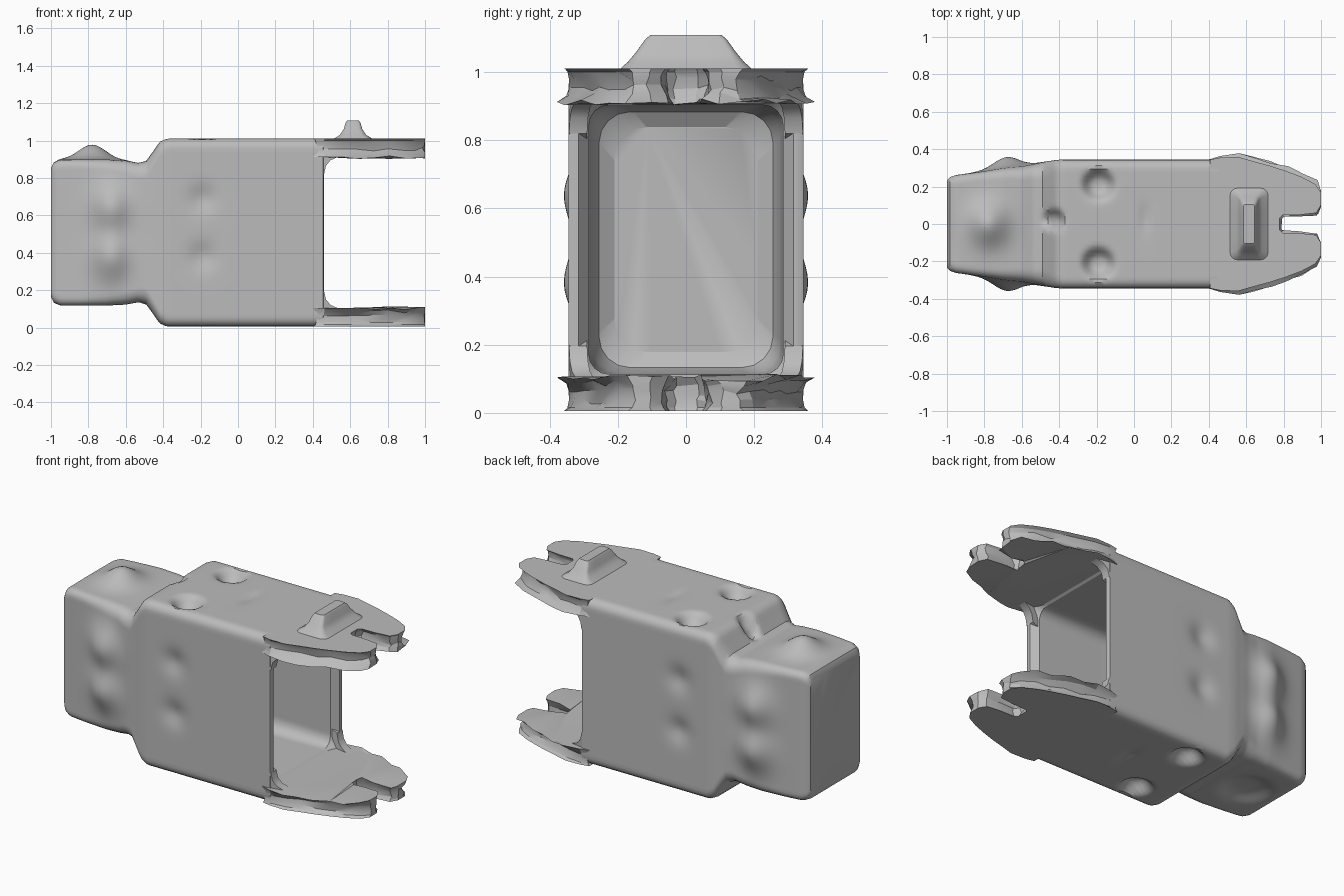
import bpy, bmesh, math, random
from mathutils import Vector

random.seed(4)
if "Cube" in bpy.data.objects:
    bpy.data.objects.remove(bpy.data.objects["Cube"])

MID = 0.508
grey = bpy.data.materials.new("plain grey")
grey.use_nodes = True
grey.diffuse_color = (0.5, 0.5, 0.5, 1)
grey.node_tree.nodes["Principled BSDF"].inputs["Base Color"].default_value = (0.5, 0.5, 0.5, 1)


def finish(name, bm, angle):
    bmesh.ops.recalc_face_normals(bm, faces=bm.faces)
    mesh = bpy.data.meshes.new(name)
    bm.to_mesh(mesh)
    bm.free()
    ob = bpy.data.objects.new(name, mesh)
    mesh.materials.append(grey)
    bpy.context.collection.objects.link(ob)
    bpy.ops.object.select_all(action="DESELECT")
    ob.select_set(True)
    bpy.context.view_layer.objects.active = ob
    bpy.ops.object.shade_smooth_by_angle(angle=math.radians(angle))
    return ob


def rounded_rect(hw, hh, r, nw, nh):
    """Points and outward normals (y, z) of a rounded rectangle."""
    out = []
    corners = [(1, 1, 0), (-1, 1, 90), (-1, -1, 180), (1, -1, 270)]
    for i, (sy, sz, a0) in enumerate(corners):
        cy, cz = sy * (hw - r), sz * (hh - r)
        for k in range(5):
            a = math.radians(a0 + k * 22.5)
            n = Vector((math.cos(a), math.sin(a)))
            out.append((Vector((cy, cz)) + n * r, n))
        # straight run to the next corner
        sy2, sz2, _ = corners[(i + 1) % 4]
        end = Vector((sy2 * (hw - r), sz2 * (hh - r))) + n * r
        start, steps = out[-1][0], (nw, nh)[i % 2]
        for k in range(1, steps):
            out.append((start.lerp(end, k / steps), n))
    return out


def bridge(bm, rings):
    for a, b in zip(rings, rings[1:]):
        for i in range(len(a)):
            j = (i + 1) % len(a)
            bm.faces.new((a[i], a[j], b[j], b[i]))


# Swellings and hollows: x, other axis, x size, other size, amount, sharpness
SIDE = [(-0.68, z, 0.10, 0.12, 0.06, 1) for z in (0.38, 0.64)]
SIDE += [(-0.19, z, 0.07, 0.07, -0.022, 1) for z in (0.38, 0.69)]
HOLES = [(-0.19, y, 0.075, 0.07, -0.065, 2) for y in (-0.21, 0.21)]
TOP = HOLES + [(-0.78, 0, 0.10, 0.11, 0.08, 1), (-0.43, 0.02, 0.05, 0.05, -0.06, 2),
               (0.06, 0.03, 0.03, 0.08, -0.01, 1)]
BOTTOM = HOLES + [(-0.78, 0, 0.13, 0.13, -0.03, 2), (0.06, 0.03, 0.03, 0.08, -0.01, 1)]


def relief(x, t, table):
    return sum(amt * math.exp(-((((x - cx) / sx) ** 2 + ((t - ct) / st) ** 2) ** p))
               for cx, ct, sx, st, amt, p in table)


# Housing outline along its length: x, half width, half height, corner radius
STATIONS = [(-1.0, 0.235, 0.345, 0.03), (-0.985, 0.25, 0.375, 0.04), (-0.95, 0.262, 0.39, 0.04),
            (-0.85, 0.275, 0.39, 0.04), (-0.70, 0.295, 0.39, 0.05), (-0.60, 0.305, 0.385, 0.06),
            (-0.53, 0.32, 0.372, 0.07), (-0.49, 0.33, 0.385, 0.08), (-0.45, 0.337, 0.44, 0.07),
            (-0.42, 0.342, 0.485, 0.06), (-0.38, 0.345, 0.502, 0.05), (0.46, 0.345, 0.502, 0.05)]


def station(x):
    for a, b in zip(STATIONS, STATIONS[1:]):
        if x <= b[0]:
            f = max(0, (x - a[0]) / (b[0] - a[0]))
            return [p + (q - p) * f for p, q in zip(a, b)][1:]
    return STATIONS[-1][1:]


# Housing: outer shell, rolled over the rim into the cavity
bm = bmesh.new()
rings = []
xs = [-1 + 0.015 * i for i in range(97)] + [0.455]
for x in xs:
    hw, hh, r = station(x)
    ring = []
    for p, n in rounded_rect(hw, hh, r, 28, 40):
        z = p.y + MID
        d = abs(n.x) ** 3 * relief(x, z, SIDE)
        d += abs(n.y) ** 3 * relief(x, p.x, TOP if n.y > 0 else BOTTOM)
        ring.append(bm.verts.new((x, p.x + n.x * d, z + n.y * d)))
    rings.append(ring)
CAVITY = [(0.46, 0.335, 0.495, 0.06), (0.46, 0.315, 0.42, 0.07), (0.42, 0.285, 0.395, 0.06),
          (0.0, 0.28, 0.395, 0.07), (-0.28, 0.275, 0.39, 0.08), (-0.34, 0.255, 0.375, 0.09),
          (-0.37, 0.21, 0.33, 0.09)]
for x, hw, hh, r in CAVITY:
    rings.append([bm.verts.new((x, p.x, p.y + MID)) for p, n in rounded_rect(hw, hh, r, 28, 40)])
bridge(bm, rings)
bm.faces.new(rings[0])
bm.faces.new(rings[-1])
finish("housing", bm, 32)

# Forked plates at the open end
EDGE = [(0.42, 0.343), (0.46, 0.342), (0.55, 0.325), (0.63, 0.302), (0.72, 0.278), (0.80, 0.252),
        (0.88, 0.222), (0.95, 0.185), (0.99, 0.15), (1.0, 0.11), (0.97, 0.072),
        (0.88, 0.062), (0.79, 0.06), (0.765, 0.035)]


def fork(name, up):
    bm = bmesh.new()
    loop = EDGE + [(x, -y) for x, y in reversed(EDGE)]

    def ring(z, inset):
        vs = []
        for i, (x, y) in enumerate(loop):
            a, b = Vector(loop[i - 1]), Vector(loop[(i + 1) % len(loop)])
            t = (b - a).normalized()
            rough = 0.008 if x > 0.6 and z < 0.99 else 0
            k = 0.4 if abs(y) < 0.08 or x < 0.5 else 1
            px = x + t.y * inset * k + random.uniform(-rough, rough)
            py = y - t.x * inset * k + random.uniform(-rough, rough)
            pz = z + random.uniform(-rough, rough) * 1.3
            vs.append(bm.verts.new((min(px, 1), py, MID + up * (pz - MID))))
        return vs

    rings = [ring(z, inset) for z, inset in
             ((0.912, -0.055), (0.93, -0.022), (0.955, 0), (0.98, -0.004), (1.0, -0.014), (1.01, -0.034))]
    bridge(bm, rings)
    caps = [bm.faces.new(rings[0]), bm.faces.new(rings[-1])]
    bmesh.ops.triangulate(bm, faces=caps)
    finish(name, bm, 22)


# Curved gussets joining the side walls to the plates
def gusset(name, side, up):
    bm = bmesh.new()
    arc = [(0.42, 0.80), (0.46, 0.82), (0.47, 0.865), (0.495, 0.895), (0.54, 0.915), (0.60, 0.93),
           (0.60, 0.96), (0.42, 0.96)]
    rings = [[bm.verts.new((x, side * (y - max(0, x - 0.46) * 0.25), MID + up * (z - MID)))
              for x, z in arc] for y in (0.29, 0.343)]
    bridge(bm, rings)
    for r in rings:
        bm.faces.new(r)
    finish(name, bm, 35)


for label, up in (("upper", 1), ("lower", -1)):
    fork(label + "_fork", up)
    for hand, side in (("left", 1), ("right", -1)):
        gusset(f"{label}_{hand}_gusset", side, up)

# Flared lug on the upper fork
bm = bmesh.new()
rings = []
for z, hx, hy in ((0.99, 0.12, 0.21), (1.012, 0.10, 0.19), (1.03, 0.07, 0.17), (1.06, 0.05, 0.145),
                  (1.095, 0.04, 0.12), (1.108, 0.03, 0.105)):
    rings.append([bm.verts.new((0.615 + p.x, p.y, z)) for p, n in rounded_rect(hx, hy, hx * 0.4, 2, 4)])
bridge(bm, rings)
bm.faces.new(rings[0])
bm.faces.new(rings[-1])
finish("sight_lug", bm, 35)
